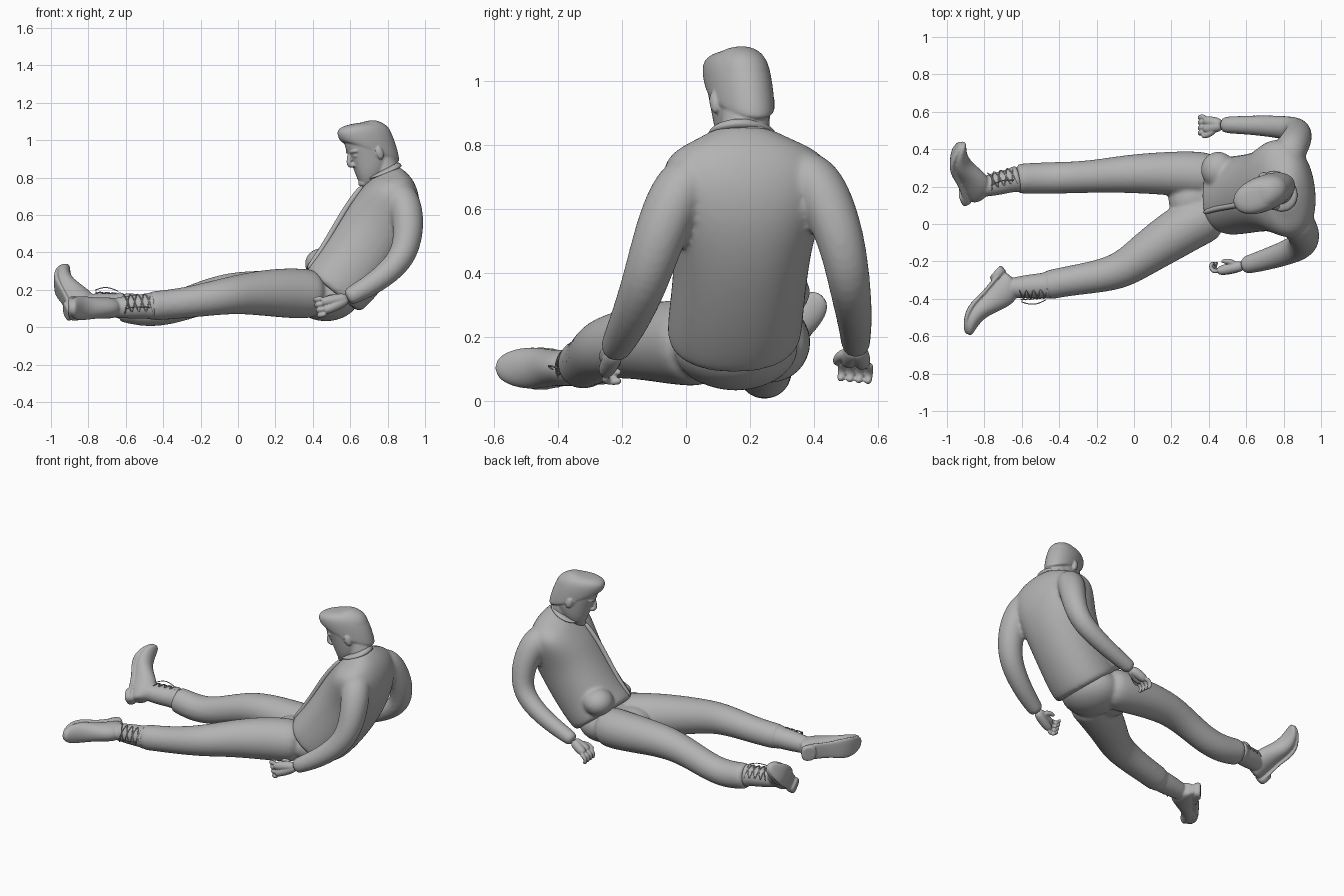
import bpy, bmesh, math
from mathutils import Vector as V, Matrix

if "Cube" in bpy.data.objects:
    bpy.data.objects.remove(bpy.data.objects["Cube"])

grey = bpy.data.materials.new("plain grey")
grey.diffuse_color = (0.45, 0.45, 0.45, 1)
grey.use_nodes = True
grey.node_tree.nodes["Principled BSDF"].inputs["Base Color"].default_value = grey.diffuse_color
I = Matrix.Identity(4)


def skin(name, rings, levels=2):
    """Bridge rings of points into a closed smooth surface."""
    bm = bmesh.new()
    rows = [[bm.verts.new(p) for p in r] for r in rings]
    n = len(rows[0])
    for a, b in zip(rows, rows[1:]):
        for i in range(n):
            j = (i + 1) % n
            bm.faces.new((a[i], a[j], b[j], b[i]))
    bm.faces.new(rows[0][::-1])
    bm.faces.new(rows[-1])
    bmesh.ops.recalc_face_normals(bm, faces=bm.faces)
    for f in bm.faces:
        f.smooth = True
    me = bpy.data.meshes.new(name)
    bm.to_mesh(me)
    bm.free()
    me.materials.append(grey)
    ob = bpy.data.objects.new(name, me)
    bpy.context.collection.objects.link(ob)
    if levels:
        m = ob.modifiers.new("smooth", 'SUBSURF')
        m.levels = m.render_levels = levels
    return ob


def fuse(name, prefixes, voxel, rounds):
    """Melt all parts with these name prefixes into one skin."""
    bpy.context.view_layer.update()
    dg = bpy.context.evaluated_depsgraph_get()
    bm = bmesh.new()
    parts = [o for o in bpy.context.collection.objects if o.name.startswith(prefixes)]
    for o in parts:
        ev = o.evaluated_get(dg)
        bm.from_mesh(ev.to_mesh())
        ev.to_mesh_clear()
    for o in parts:
        bpy.data.objects.remove(o)
    me = bpy.data.meshes.new(name)
    bm.to_mesh(me)
    bm.free()
    me.materials.append(grey)
    ob = bpy.data.objects.new(name, me)
    bpy.context.collection.objects.link(ob)
    r = ob.modifiers.new("melt", 'REMESH')
    r.mode, r.voxel_size, r.use_smooth_shade = 'VOXEL', voxel, True
    s = ob.modifiers.new("soften", 'SMOOTH')
    s.factor, s.iterations = .5, rounds


def loft(name, secs, M=I, n=16, power=1.0, levels=2):
    """Sections: front x,z, back x,z, centre y, half width, twist."""
    rings = []
    for fx, fz, bx, bz, yc, hw, tw in secs:
        r = []
        for i in range(n):
            t = 2 * math.pi * i / n
            c, s = math.cos(t), math.sin(t)
            c = math.copysign(abs(c) ** power, c) * 1.025
            s = math.copysign(abs(s) ** power, s) * 1.025 * hw
            r.append(M @ V(((fx + bx) / 2 + c * (fx - bx) / 2 - tw * s, yc + s,
                            (fz + bz) / 2 + c * (fz - bz) / 2)))
        rings.append(r)
    return skin(name, rings, levels)


def tube(name, pts, M=I, n=14, levels=2):
    """Round limb through (x, y, z, radius) points, carried along without twisting."""
    P = [V(p[:3]) for p in pts]
    rings, a = [], None
    for i, p in enumerate(P):
        t = (P[min(i + 1, len(P) - 1)] - P[max(i - 1, 0)]).normalized()
        a = t.orthogonal() if a is None else a
        a = (a - t * a.dot(t)).normalized()
        b = a.cross(t)
        k = 1.03 * pts[i][3]
        rings.append([M @ (p + k * (math.cos(2 * math.pi * j / n) * a + math.sin(2 * math.pi * j / n) * b))
                      for j in range(n)])
    return skin(name, rings, levels)


def level(z, f, b, hw, x=0, y=0):
    return (x + f, z, x + b, z, y, hw, 0)


def ball(name, c, s, M=I):
    angs = [math.pi * (i + 0.4) / 8.8 - math.pi / 2 for i in range(9)]
    return loft(name, [level(c[2] + s[2] * math.sin(a), s[0] * math.cos(a), -s[0] * math.cos(a),
                             s[1] * math.cos(a), c[0], c[1]) for a in angs], M, 14, 1.0, 1)


def frame(origin, fwd, up):
    f = V(fwd).normalized()
    s = V(up).cross(f).normalized()
    M = Matrix((f, s, f.cross(s))).transposed().to_4x4()
    M.translation = origin
    return M


# Jacket body, leaning back with a slight twist at the shoulders, and its folded flap
loft("jacket_body", [
    (.37, .30, .63, .085, .15, .19, 0), (.355, .315, .66, .085, .15, .208, 0),
    (.42, .39, .74, .17, .157, .207, 0), (.49, .5, .83, .29, .17, .207, .03),
    (.55, .6, .91, .42, .18, .215, .06), (.60, .68, .965, .56, .19, .245, .1),
    (.65, .74, .97, .69, .19, .268, .12), (.69, .78, .935, .79, .187, .225, .12),
    (.70, .79, .88, .845, .18, .13, .12), (.71, .80, .84, .87, .175, .095, .12)], n=20, power=.9)
ball("jacket_flap", (.45, .29, .34), (.095, .1, .085))
# Sleeves
tube("sleeve_near", [(.84, .08, .715, .08), (.885, -.01, .685, .09), (.912, -.06, .58, .085),
                     (.907, -.1, .46, .078), (.867, -.135, .35, .071), (.74, -.18, .24, .061),
                     (.61, -.218, .17, .05), (.58, -.222, .155, .044)])
tube("sleeve_far", [(.81, .32, .72, .08), (.84, .405, .695, .088), (.875, .46, .58, .08),
                    (.88, .495, .46, .071), (.84, .513, .35, .065), (.68, .528, .25, .055),
                    (.5, .53, .18, .046), (.465, .53, .165, .041)])
fuse("jacket", ("jacket_", "sleeve_"), .011, 6)
# Collar and front placket
loft("collar", [(.665, .775, .88, .85, .175, .112, .2), (.665, .79, .87, .875, .175, .108, .2),
                (.685, .80, .85, .89, .172, .09, .2)])
tube("placket", [(.67, .13, .762, .016), (.60, .11, .672, .016), (.55, .10, .592, .016),
                 (.49, .09, .488, .016), (.43, .08, .388, .016), (.37, .06, .31, .014)], n=8)

# Trousers
ball("trouser_seat", (.47, .155, .165), (.185, .2, .135))
ball("trouser_crotch", (.31, .13, .18), (.13, .13, .1))
tube("trouser_leg_far", [(.45, .25, .175, .12), (.34, .265, .18, .127), (.15, .272, .19, .114),
                         (-.05, .268, .195, .101), (-.2, .255, .155, .088), (-.35, .248, .1, .084),
                         (-.48, .245, .083, .085), (-.60, .243, .105, .081), (-.635, .243, .11, .077)])
tube("trouser_leg_near", [(.45, .06, .175, .125), (.34, .02, .18, .136), (.2, -.065, .185, .13),
                          (.04, -.175, .18, .11), (-.08, -.26, .165, .096), (-.25, -.29, .135, .084),
                          (-.38, -.31, .12, .079), (-.45, -.325, .115, .079), (-.48, -.33, .113, .073)])
fuse("trousers", ("trouser_",), .011, 6)


def hand(name, wrist, knuckle, spread, fwd, curl, thumb):
    w, k, s, f, c, th = map(V, (wrist, knuckle, spread, fwd, curl, thumb))
    m = w.lerp(k, .5)
    for i in (-1, 1):  # palm from two lobes
        e = k + s * i * .022
        tube(name + "_palm", [(*w, .03), (*(m + s * i * .014), .031), (*e, .027), (*(e + f * .015), .016)], n=10)
    for i in range(4):
        r = k + s * (i - 1.5) * .028
        p = r + f * .042
        q = p + c * .034 + f * .006
        t = q + c * .016 - f * .022
        tube(name + "_finger", [(*r, .015), (*p, .0145), (*q, .0135), (*t, .011)], n=8)
    tube(name + "_thumb", [(*w.lerp(k, .3), .018), (*(m + th * .04), .019),
                           (*(m + th * .06 + f * .035), .015), (*(m + th * .06 + f * .07), .011)], n=8)
    fuse(name, (name + "_",), .004, 3)


hand("hand_near", (.59, -.22, .155), (.465, -.25, .115), (-.25, 0, 1), (-.9, -.1, -.2), (-.1, 1, -.1), (0, .7, .6))
hand("hand_far", (.47, .53, .165), (.385, .53, .12), (0, 1, -.1), (-.8, 0, -.5), (.1, -.1, -.9), (-.2, -1, .1))

# Head, turned and bowed
H = frame((.71, .17, .943), (-.882, -.357, -.309), (-.286, -.116, .951))
tube("head_neck", [(.80, .18, .80, .08), (.785, .185, .84, .077), (.765, .185, .90, .075), (.75, .18, .95, .07)])
loft("head_skull", [level(-.178, .088, .02, .022), level(-.168, .108, -.01, .044), level(-.12, .116, -.07, .073),
                    level(-.06, .12, -.118, .085), level(0, .122, -.134, .09), level(.05, .13, -.14, .093),
                    level(.1, .128, -.13, .09), level(.14, .1, -.09, .074), level(.16, .06, -.05, .04)], H, power=.95)
loft("head_hair", [(.12, .085, -.122, -.12, 0, .086, 0), (.134, .09, -.138, -.1, 0, .093, 0),
                   (.147, .105, -.143, -.03, 0, .095, 0), (.152, .13, -.14, .055, 0, .095, 0),
                   (.148, .158, -.118, .11, 0, .087, 0), (.118, .174, -.075, .14, 0, .064, 0),
                   (.06, .17, -.02, .157, 0, .025, 0)], H, power=.95)
tube("head_nose", [(.118, 0, .03, .01), (.133, 0, 0, .012), (.144, 0, -.03, .016), (.122, 0, -.05, .014)], H, 10)
for s in (-1, 1):
    ball("head_nostril", (.124, s * .014, -.04), (.014, .01, .012), H)
    ball("head_ear", (-.01, s * .094, -.015), (.021, .014, .036), H)
    tube("head_sideburn", [(.02, s * .084, .04, .012), (.015, s * .083, 0, .011), (.012, s * .082, -.035, .006)], H, 8)
    tube("head_brow", [(.124, s * .012, .03, .009), (.117, s * .04, .036, .01), (.094, s * .066, .03, .008)], H, 8)
    ball("head_eye", (.106, s * .036, .006), (.012, .016, .009), H)
for z in (-.088, -.104):
    tube("head_lip", [(.1, -.028, z, .006), (.116, 0, z, .009), (.1, .028, z, .006)], H, 8)
ball("head_chin", (.095, 0, -.15), (.026, .032, .024), H)
fuse("head", ("head_",), .005, 2)


# Boots: foot, sole and heel in one local frame, x towards the toe
def boot(name, M, knee, r, front, spring):
    def sec(x, hw, lo, hi):
        up = spring * (max(0, x - .22) / .16) ** 2  # toe curls up
        return (x, hi + up, x, lo + up, 0, hw * 1.1, 0)
    loft(name + "_foot", [sec(-.002, .03, .035, .1), sec(.012, .043, .02, .13), sec(.05, .05, .015, .165),
                          sec(.1, .052, .015, .175), sec(.17, .05, .018, .15), sec(.25, .06, .012, .112),
                          sec(.32, .057, .022, .104), sec(.365, .04, .045, .1), sec(.382, .018, .06, .09)], M)
    loft(name + "_sole", [sec(-.008, .025, .012, .032), sec(.01, .044, .005, .03), sec(.08, .05, .006, .03),
                          sec(.16, .046, .012, .034), sec(.25, .063, 0, .03), sec(.32, .06, .01, .04),
                          sec(.37, .04, .038, .062), sec(.388, .015, .055, .074)], M, 12, .6)
    loft(name + "_heel", [level(-.014, .075, -.006, .044), level(-.01, .082, -.01, .05),
                          level(.022, .085, -.008, .05), level(.026, .08, 0, .044)], M, 16, .7, 1)
    a, k = M @ V((.065, 0, .09)), V(knee)
    tube(name + "_shaft", [(*a, .05), (*a.lerp(k, .3), .058), (*a.lerp(k, .65), r), (*a.lerp(k, .82), r),
                           (*a.lerp(k, .87), r + .007), (*a.lerp(k, .95), r + .007), (*k, r)])
    fuse(name, (name + "_",), .006, 2)
    # laces zigzag over the instep in both directions
    ax = (k - a).normalized()
    fr = V(front)
    fr = (fr - ax * fr.dot(ax)).normalized()
    sd = ax.cross(fr)
    for sign in (-1, 1):
        pts = []
        for i in range(17):
            ang = sign * (1 - abs((i % 8) - 4) / 2)
            p = a.lerp(k, .3 + .62 * i / 16) + (r + .006) * (math.cos(ang) * fr + math.sin(ang) * sd)
            pts.append((*p, .0045))
        tube("lace_" + name, pts, n=5, levels=1)
    # loose lace loop
    tube("lace_loop_" + name, [(*(a.lerp(k, .3 + .07 * i) + sd * .04 + fr * (r + .022 * math.sin(math.pi * i / 8))),
                                .0035) for i in range(9)], n=5, levels=1)


boot("boot_far", frame((-.9, .12, .065), (-.35, .72, .59), (1, .2, .2)), (-.61, .244, .115), .063, (0, .5, .8), .05)
boot("boot_near", frame((-.71, -.235, .1), (-.67, -.74, 0), (.74, -.67, .03)), (-.44, -.325, .115), .066,
     (0, -.9, .4), .03)
